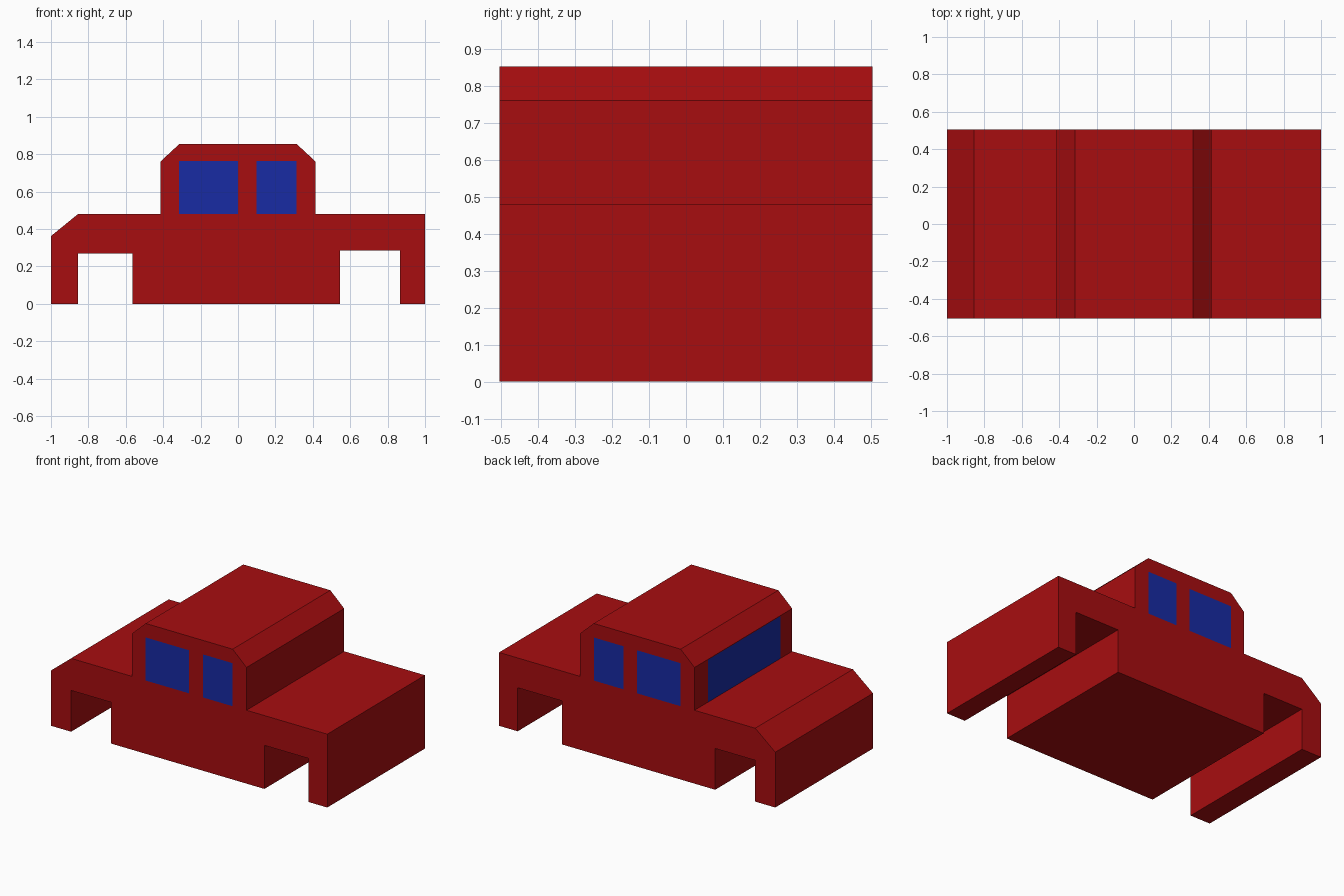
import bpy

if "Cube" in bpy.data.objects:
    bpy.data.objects.remove(bpy.data.objects["Cube"])

HALF_W = 0.505   # half the body width
GAP = 0.001      # glass sits just proud of the body


def material(name, color):
    mat = bpy.data.materials.new(name)
    mat.diffuse_color = color
    mat.use_nodes = True
    mat.node_tree.nodes["Principled BSDF"].inputs["Base Color"].default_value = mat.diffuse_color
    return mat


def mesh_object(name, verts, faces, mat):
    mesh = bpy.data.meshes.new(name)
    mesh.from_pydata(verts, [], faces)
    mesh.materials.append(mat)
    mesh.update()
    obj = bpy.data.objects.new(name, mesh)
    bpy.context.collection.objects.link(obj)
    return obj


def extrude_profile(name, profile, half, mat):
    """Side profile (x, z), listed counter-clockwise from the front, swept along y."""
    n = len(profile)
    verts = [(x, y, z) for y in (-half, half) for x, z in profile]
    faces = [tuple(range(n)), tuple(reversed(range(n, 2 * n)))]
    faces += [(i, i + n, (i + 1) % n + n, (i + 1) % n) for i in range(n)]
    return mesh_object(name, verts, faces, mat)


red = material("red_paint", (0.39, 0.004, 0.005, 1))
blue = material("blue_glass", (0.009, 0.024, 0.37, 1))

# Body: one profile with wheel arches, hood slope and chamfered cab
profile = [
    (-1, 0), (-0.855, 0), (-0.855, 0.27), (-0.565, 0.27), (-0.565, 0),
    (0.545, 0), (0.545, 0.285), (0.865, 0.285), (0.865, 0), (1, 0),
    (1, 0.48), (0.415, 0.48), (0.415, 0.76), (0.315, 0.853),
    (-0.315, 0.853), (-0.415, 0.76), (-0.415, 0.48), (-0.855, 0.48), (-1, 0.362),
]
extrude_profile("car_body", profile, HALF_W, red)

# Side windows on both sides
Z0, Z1 = 0.48, 0.762
for part, x0, x1 in (("front", -0.315, 0.0), ("rear", 0.1, 0.313)):
    for side, s in (("left", 1), ("right", -1)):
        y = s * (HALF_W + GAP)
        verts = [(x0, y, Z0), (x1, y, Z0), (x1, y, Z1), (x0, y, Z1)]
        face = (0, 1, 2, 3) if s < 0 else (3, 2, 1, 0)
        mesh_object(f"{part}_window_{side}", verts, [face], blue)

# Windshield on the hood side of the cab
x = -0.415 - GAP
mesh_object("windshield",
            [(x, 0.365, Z0), (x, -0.385, Z0), (x, -0.385, 0.757), (x, 0.365, 0.757)],
            [(0, 1, 2, 3)], blue)
